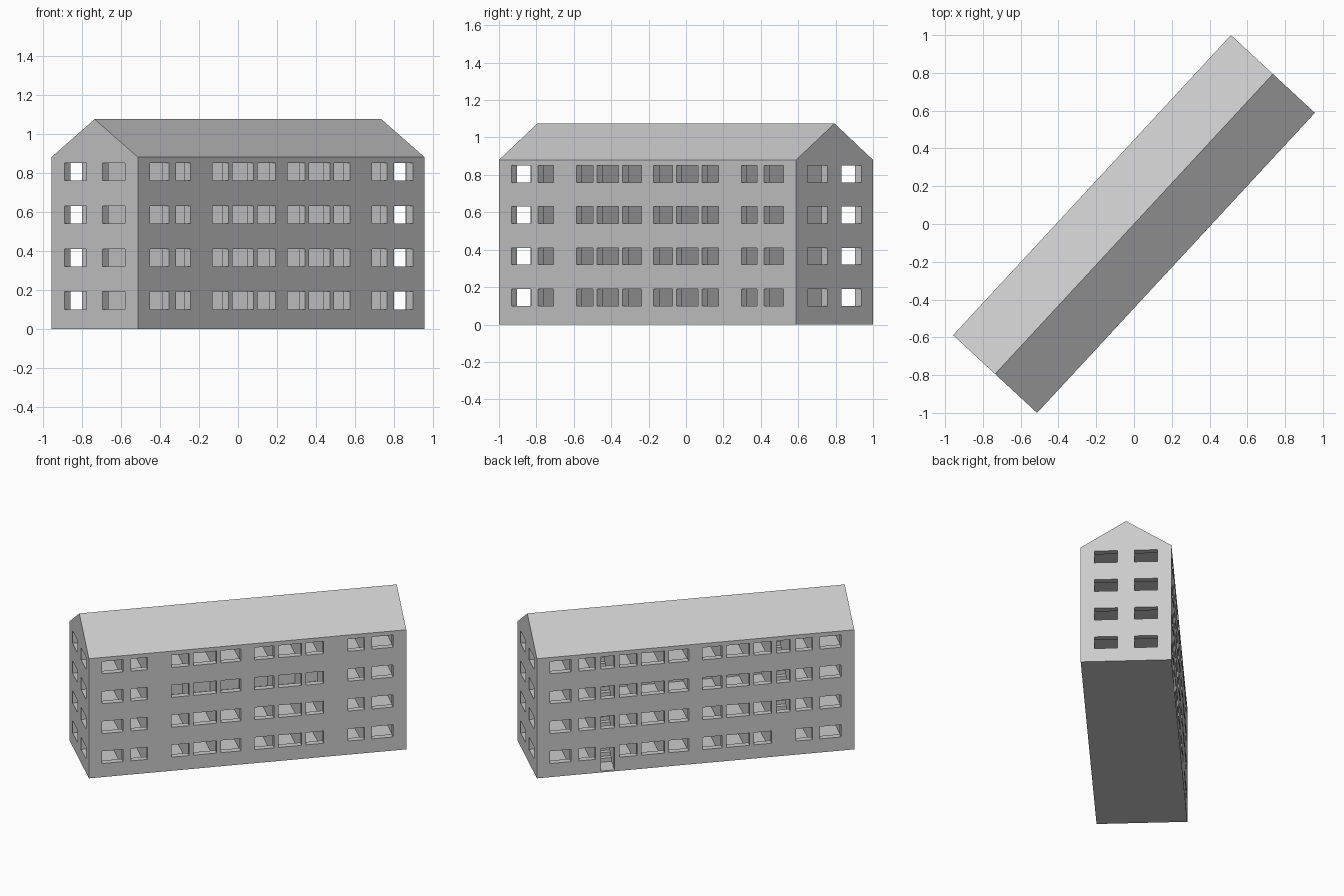
import bpy, bmesh, math
from mathutils import Matrix

if "Cube" in bpy.data.objects:
    bpy.data.objects.remove(bpy.data.objects["Cube"])

LENGTH, WIDTH, EAVE, RIDGE = 2.165, 0.606, 0.88, 1.075
STOREY, WALL, SLAB, PART = 0.22, 0.045, 0.008, 0.008
TURN = Matrix.Rotation(math.radians(47.2), 4, 'Z')

grey = bpy.data.materials.new("pale_grey")
grey.use_nodes = True
grey.diffuse_color = (0.6, 0.6, 0.6, 1)
grey.node_tree.nodes["Principled BSDF"].inputs["Base Color"].default_value = (0.6, 0.6, 0.6, 1)


def finish(bm, name):
    """Turn a bmesh into an object; s runs along the house, t across it."""
    bmesh.ops.translate(bm, verts=bm.verts, vec=(-LENGTH / 2, -WIDTH / 2, 0))
    bmesh.ops.recalc_face_normals(bm, faces=bm.faces)
    mesh = bpy.data.meshes.new(name)
    bm.to_mesh(mesh)
    bm.free()
    mesh.materials.append(grey)
    obj = bpy.data.objects.new(name, mesh)
    bpy.context.scene.collection.objects.link(obj)
    return obj


def boxes(name, spans):
    """One object from many boxes, each given as s, t and z spans."""
    bm = bmesh.new()
    for s, t, z in spans:
        verts = bmesh.ops.create_cube(bm, size=1)["verts"]
        for v in verts:
            for axis, (lo, hi) in enumerate((s, t, z)):
                v.co[axis] = hi if v.co[axis] > 0 else lo
    return finish(bm, name)


def mirrored(spans, total):
    return spans + [(total - b, total - a) for a, b in spans]


# Solid gabled block
bm = bmesh.new()
outline = [(0, 0), (WIDTH, 0), (WIDTH, EAVE), (WIDTH / 2, RIDGE), (0, EAVE)]
end = bm.faces.new([bm.verts.new((0, t, z)) for t, z in outline])
grown = bmesh.ops.extrude_face_region(bm, geom=[end])["geom"]
bmesh.ops.translate(bm, vec=(LENGTH, 0, 0),
                    verts=[v for v in grown if isinstance(v, bmesh.types.BMVert)])
house = finish(bm, "house_shell")

# Rooms on each storey, with a spine wall on the third
dividers = [0.26, 0.417, 0.547, 0.70, 0.887]
cuts = [WALL - PART] + dividers + [LENGTH / 2]
cuts += [LENGTH - c for c in reversed(cuts[:-1])]
rooms = []
for floor in range(4):
    z = (floor * STOREY + SLAB, (floor + 1) * STOREY - SLAB)
    for bay, (a, b) in enumerate(zip(cuts, cuts[1:])):
        depths = [(WALL, WIDTH - WALL)]
        if floor == 2 and 3 <= bay <= 8:
            depths = [(WALL, 0.24), (0.25, WIDTH - WALL)]
        rooms += [((a + PART, b - PART), t, z) for t in depths]

# Open stairwells
well_s = mirrored([(0.417 + PART, 0.547 - PART)], LENGTH)
well_t = (0.206, 0.466)
wells = [(s, well_t, (SLAB + 0.002, 4 * STOREY - SLAB - 0.002)) for s in well_s]

# Windows and the door
long_side = mirrored([(0.09, 0.233), (0.286, 0.398), (0.564, 0.684),
                      (0.714, 0.872), (0.902, 1.037)], LENGTH)
stair_side = mirrored([(0.437, 0.53)], LENGTH)
gable_side = mirrored([(0.092, 0.247)], WIDTH)
reach = WALL + 0.01
front_t, back_t = (-0.1, reach), (WIDTH - reach, WIDTH + 0.1)
openings = []
for floor in range(4):
    z = (floor * STOREY + 0.1, floor * STOREY + 0.19)
    openings += [(s, t, z) for s in long_side for t in (front_t, back_t)]
    openings += [(s, t, z) for t in gable_side
                 for s in ((-0.1, reach), (LENGTH - reach, LENGTH + 0.1))]
    if floor:
        openings += [(s, back_t, z) for s in stair_side]
openings.append((stair_side[1], back_t, (0.01, 0.175)))

bpy.context.view_layer.objects.active = house
for name, spans in (("room_cutter", rooms), ("well_cutter", wells),
                    ("opening_cutter", openings)):
    cutter = boxes(name, spans)
    cutter.hide_render = True
    mod = house.modifiers.new(name, 'BOOLEAN')
    mod.operation, mod.solver, mod.object = 'DIFFERENCE', 'EXACT', cutter
    bpy.ops.object.modifier_apply(modifier=name)
    bpy.data.objects.remove(cutter)

# Stair flights climbing away from the back wall
steps = 8
run, rise = (well_t[1] - well_t[0]) / steps, STOREY / steps
treads = []
for floor in range(3):
    for i in range(steps):
        t = well_t[1] - i * run
        top = floor * STOREY + SLAB + (i + 1) * rise
        treads += [(s, (t - run, t), (top - rise, top)) for s in well_s]
stairs = boxes("stair_flights", treads)

for obj in (house, stairs):
    obj.data.transform(TURN)
